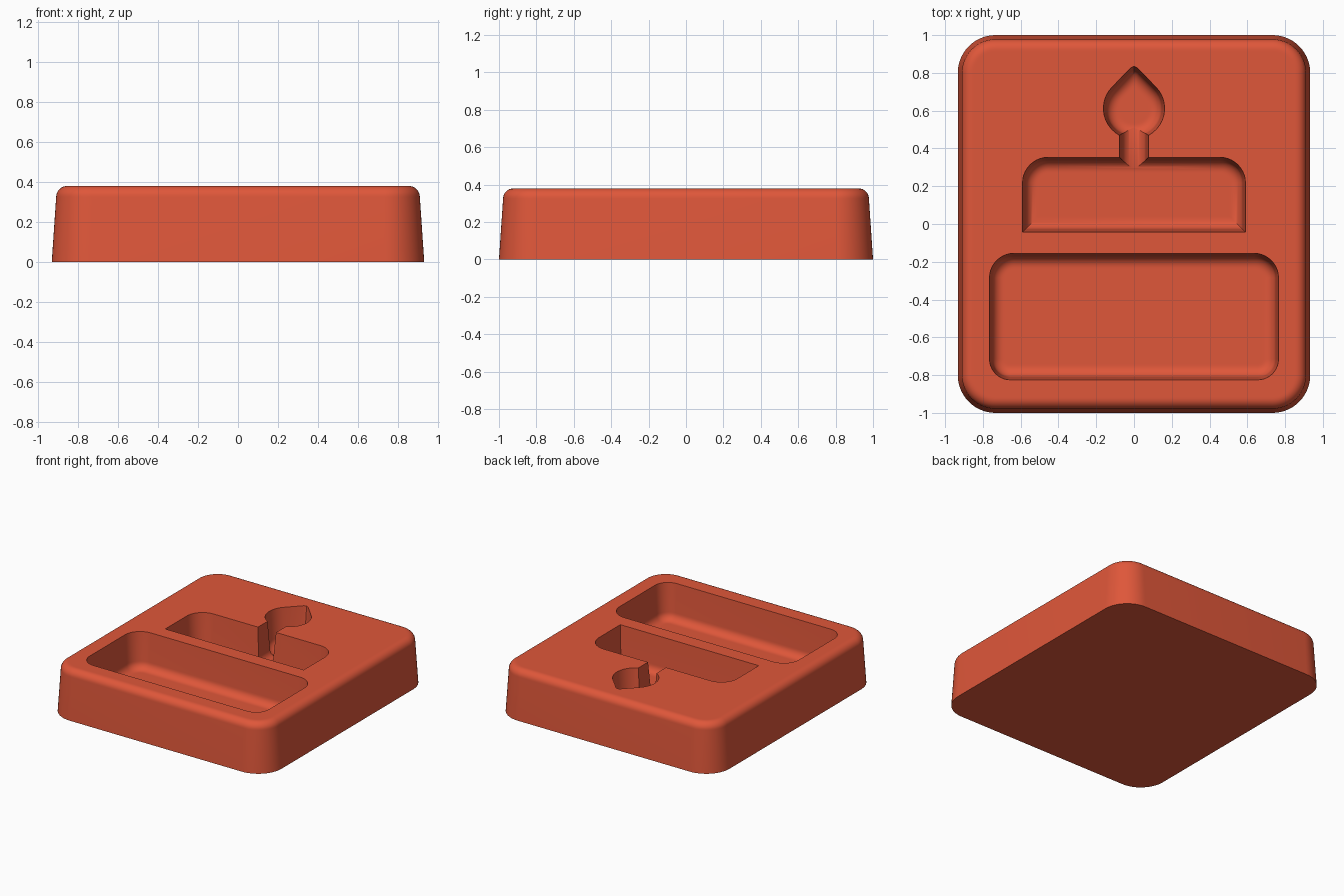
import bpy
import bmesh
from math import sin, cos, pi, acos, radians

cube = bpy.data.objects.get("Cube")
if cube:
    bpy.data.objects.remove(cube, do_unlink=True)

# Single terracotta red material
red = bpy.data.materials.new("terracotta_red")
red.use_nodes = True
color = (0.74, 0.095, 0.042, 1)
red.diffuse_color = color
red.node_tree.nodes["Principled BSDF"].inputs["Base Color"].default_value = color

HEIGHT = 0.38
DEPTH = 0.28
FILLET = 0.06


def rounded_box(half_x, y0, y1, r_front, r_back, steps=10):
    """Return a function giving the outline inset by d."""
    def outline(d):
        hx, a, b = half_x - d, y0 + d, y1 - d
        corners = [(1, b, r_back, 0), (-1, b, r_back, 1),
                   (-1, a, r_front, 2), (1, a, r_front, 3)]
        points = []
        for sx, y, radius, quarter in corners:
            if radius == 0:
                points.append((sx * hx, y))
                continue
            r = max(radius - d, 0.02)
            cx, cy = sx * (hx - r), y + (r if y == a else -r)
            for i in range(steps + 1):
                t = (quarter + i / steps) * pi / 2
                points.append((cx + r * cos(t), cy + r * sin(t)))
        return points
    return outline


def teardrop(cy, radius, tip, steps=28):
    """Circle with tangents drawn to a softened point at the back."""
    spread = acos(radius / tip)

    def outline(d):
        k = (radius - d) / radius
        points = []
        for i in range(steps + 1):
            t = pi / 2 + spread + (2 * pi - 2 * spread) * i / steps
            points.append((k * radius * cos(t), cy + k * radius * sin(t)))
        for x, y in ((0.018, tip - 0.018), (0, tip - 0.009), (-0.018, tip - 0.018)):
            points.append((k * x, cy + k * y))
        return points
    return outline


def loft(name, outline, levels):
    """Stack inset outlines (inset, z) from bottom to top into a solid."""
    bm = bmesh.new()
    rings = [[bm.verts.new((x, y, z)) for x, y in outline(d)] for d, z in levels]
    for low, high in zip(rings, rings[1:]):
        n = len(low)
        for i in range(n):
            j = (i + 1) % n
            bm.faces.new((low[i], low[j], high[j], high[i]))
    bm.faces.new(rings[0][::-1])
    bm.faces.new(rings[-1])
    bmesh.ops.recalc_face_normals(bm, faces=bm.faces)
    mesh = bpy.data.meshes.new(name)
    bm.to_mesh(mesh)
    bm.free()
    mesh.materials.append(red)
    obj = bpy.data.objects.new(name, mesh)
    bpy.context.collection.objects.link(obj)
    return obj


def cavity(name, outline, depth=DEPTH, fillet=FILLET, flat=0.01):
    """Drafted pocket cutter with a rounded floor edge."""
    draft = 0.015
    floor = HEIGHT - depth
    levels = [(draft + fillet + flat, floor)] if flat else []
    for i in range(9):
        t = i / 8 * pi / 2
        levels.append((draft + fillet * (1 - sin(t)), floor + fillet * (1 - cos(t))))
    levels += [(0, HEIGHT), (0, HEIGHT + 0.05)]
    cutter = loft(name, outline, levels)
    cutter.hide_render = True
    return cutter


# Mould block with drafted sides and a rounded top edge
EDGE = 0.055
block_levels = [(0, 0)]
for i in range(9):
    t = i / 8 * pi / 2
    block_levels.append((0.022 + EDGE * (1 - cos(t)), HEIGHT - EDGE * (1 - sin(t))))
block_levels.append((0.022 + EDGE + 0.01, HEIGHT))
block = loft("mould_block", rounded_box(0.933, -1, 1, 0.2, 0.2, 14), block_levels)

# Cake-shaped pockets: lower layer, upper layer, candle and flame
cutters = [
    cavity("lower_layer_pocket", rounded_box(0.765, -0.825, -0.155, 0.11, 0.13)),
    cavity("upper_layer_pocket", rounded_box(0.59, -0.043, 0.353, 0, 0.135)),
    cavity("flame_pocket", teardrop(0.612, 0.162, 0.232)),
    cavity("candle_pocket", rounded_box(0.077, 0.15, 0.62, 0, 0),
           DEPTH - 0.003, FILLET, 0),
]

bpy.context.view_layer.objects.active = block
block.select_set(True)
for cutter in cutters:
    mod = block.modifiers.new(cutter.name, "BOOLEAN")
    mod.operation = "DIFFERENCE"
    mod.solver = "EXACT"
    mod.object = cutter
    bpy.ops.object.modifier_apply(modifier=mod.name)
    bpy.data.objects.remove(cutter, do_unlink=True)

bpy.ops.object.shade_smooth_by_angle(angle=radians(30))
